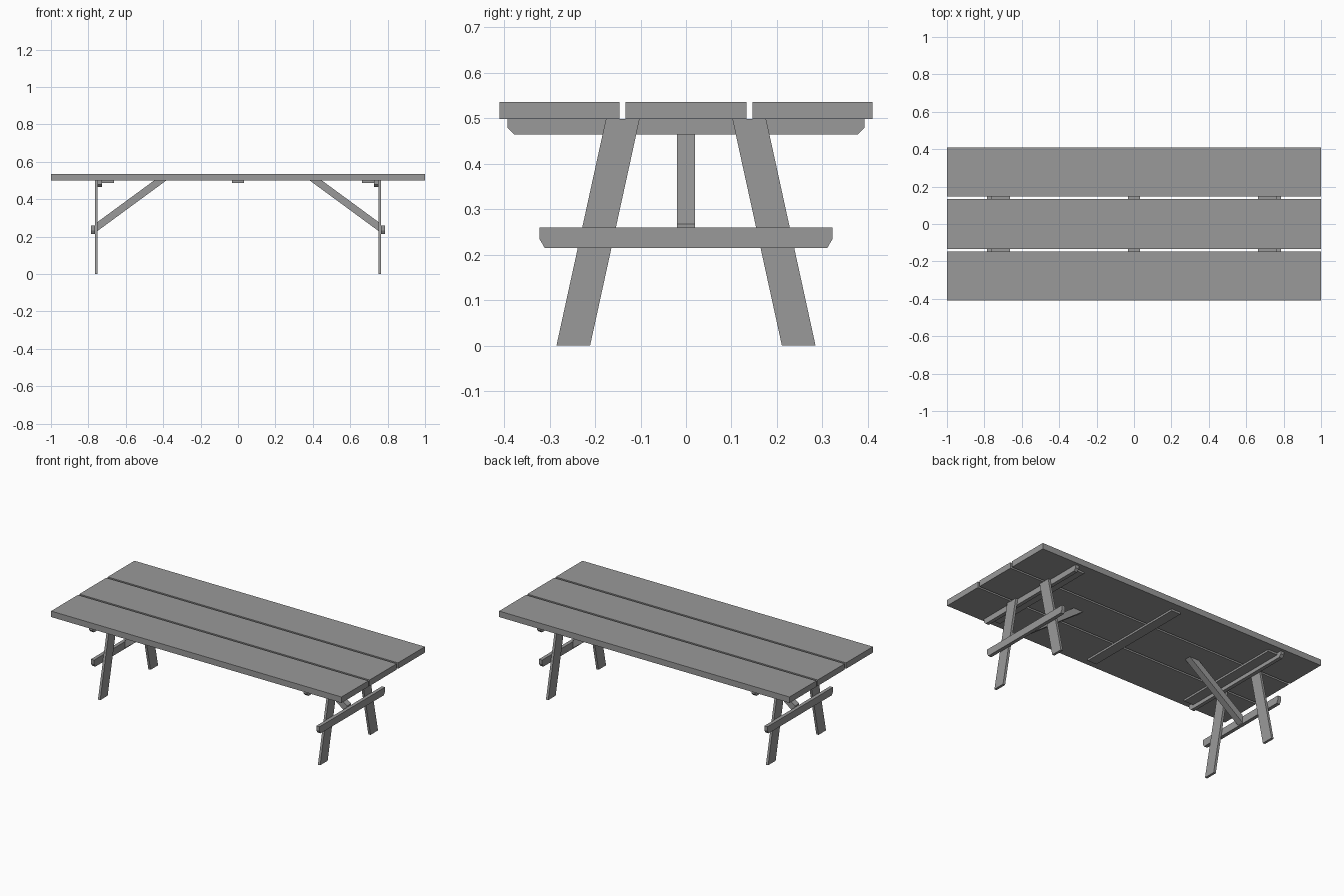
import bpy
import bmesh
from mathutils import Vector

cube = bpy.data.objects.get("Cube")
if cube:
    bpy.data.objects.remove(cube, do_unlink=True)

# One flat grey for every board
grey = bpy.data.materials.new("grey_wood")
grey.use_nodes = True
colour = (0.32, 0.32, 0.32, 1)
grey.diffuse_color = colour
grey.node_tree.nodes["Principled BSDF"].inputs["Base Color"].default_value = colour

TOP, UNDER = 0.536, 0.499      # table top surfaces
LEG_IN, LEG_OUT = 0.75, 0.765  # end frame thickness


def board(name, profile, axis, start, end):
    """Extrude a closed profile: (y, z) along x, or (x, z) along y."""
    bm = bmesh.new()
    place = (lambda a, b: (start, a, b)) if axis == "x" else (lambda a, b: (a, start, b))
    face = bm.faces.new([bm.verts.new(place(a, b)) for a, b in profile])
    made = bmesh.ops.extrude_face_region(bm, geom=[face])["geom"]
    length = end - start
    move = Vector((length, 0, 0)) if axis == "x" else Vector((0, length, 0))
    bmesh.ops.translate(bm, vec=move,
                        verts=[v for v in made if isinstance(v, bmesh.types.BMVert)])
    bmesh.ops.recalc_face_normals(bm, faces=bm.faces)
    mesh = bpy.data.meshes.new(name)
    bm.to_mesh(mesh)
    bm.free()
    mesh.materials.append(grey)
    obj = bpy.data.objects.new(name, mesh)
    bpy.context.collection.objects.link(obj)
    return obj


def rect(a0, a1, b0, b1):
    return [(a0, b0), (a1, b0), (a1, b1), (a0, b1)]


def rail(half, low, high, cut_in, cut_up):
    """Board profile with its two lower corners cut off."""
    return [(half - cut_in, low), (half, low + cut_up), (half, high),
            (-half, high), (-half, low + cut_up), (cut_in - half, low)]


# Table top planks
for name, y0, y1 in (("front", -0.41, -0.146), ("middle", -0.133, 0.133), ("back", 0.146, 0.41)):
    board(name + "_plank", rect(y0, y1, UNDER, TOP), "x", -1, 1)

# Flat batten under the middle
board("middle_batten", rect(-0.36, 0.36, 0.487, UNDER), "x", -0.031, 0.031)

# End frames
for side, s in (("left", 1), ("right", -1)):
    for depth, d in (("front", -1), ("back", 1)):
        leg = [(d * 0.285, 0), (d * 0.211, 0), (d * 0.102, UNDER), (d * 0.176, UNDER)]
        board(f"{side}_{depth}_leg", leg, "x", s * LEG_IN, s * LEG_OUT)
    board(side + "_lower_rail", rail(0.322, 0.215, 0.26, 0.011, 0.019),
          "x", s * LEG_OUT, s * 0.787)
    board(side + "_upper_rail", rail(0.393, 0.464, UNDER, 0.015, 0.015),
          "x", s * 0.727, s * LEG_IN)
    board(side + "_batten", rect(-0.36, 0.36, 0.487, UNDER), "x", s * 0.663, s * 0.727)
    # Diagonal brace from the lower rail up to the table top
    brace = [(s * LEG_OUT, 0.22), (s * 0.385, UNDER), (s * 0.45, UNDER), (s * LEG_OUT, 0.268)]
    board(side + "_brace", brace, "y", -0.02, 0.02)
